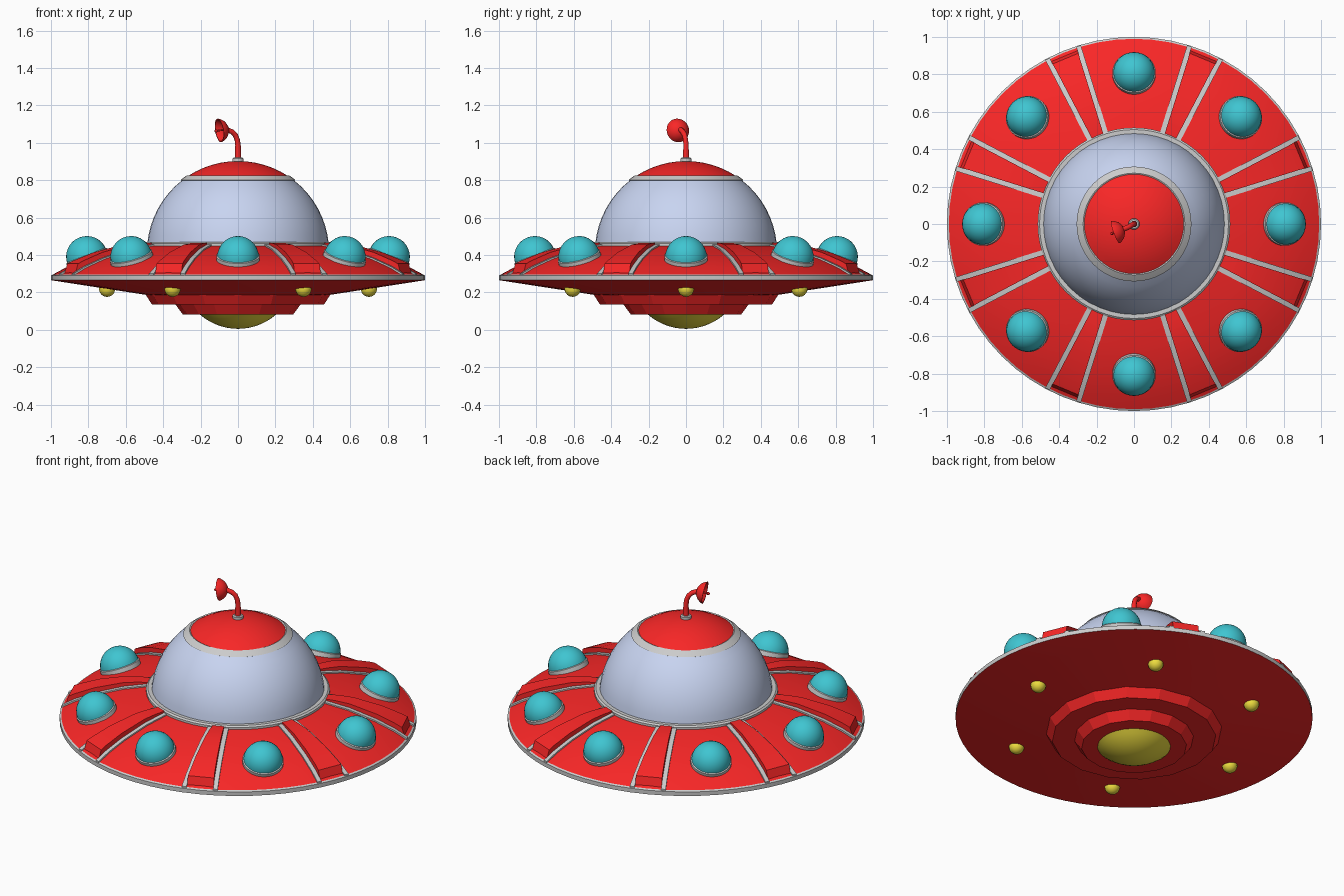
import bpy, bmesh
from math import sin, cos, pi, radians, sqrt
from mathutils import Matrix, Vector

if "Cube" in bpy.data.objects:
    bpy.data.objects.remove(bpy.data.objects["Cube"])


def material(name, rgb):
    m = bpy.data.materials.new(name)
    m.diffuse_color = (*rgb, 1)
    m.use_nodes = True
    m.node_tree.nodes["Principled BSDF"].inputs["Base Color"].default_value = m.diffuse_color
    return m


RED = material("red", (0.95, 0.02, 0.02))
BLUE = material("blue_glass", (0.58, 0.66, 0.88))
TEAL = material("teal_glass", (0.05, 0.56, 0.64))
YELLOW = material("yellow", (0.85, 0.72, 0.05))


def finish(name, bm, mat=None, matrix=Matrix(), smooth=True):
    mesh = bpy.data.meshes.new(name)
    bm.to_mesh(mesh)
    bm.free()
    mesh.transform(matrix)
    ob = bpy.data.objects.new(name, mesh)
    bpy.context.collection.objects.link(ob)
    if mat:
        mesh.materials.append(mat)
    if smooth:
        bpy.ops.object.select_all(action='DESELECT')
        ob.select_set(True)
        bpy.context.view_layer.objects.active = ob
        bpy.ops.object.shade_smooth_by_angle(angle=radians(32))
    return ob


def lathe(name, profile, mat=None, n=64, matrix=Matrix(), smooth=True):
    """Revolve (radius, z) points about z; the profile runs bottom to top outside."""
    bm = bmesh.new()
    rows = []
    for r, z in profile:
        if r < 1e-5:
            rows.append([bm.verts.new((0, 0, z))] * n)
        else:
            rows.append([bm.verts.new((r * cos(2 * pi * j / n), r * sin(2 * pi * j / n), z))
                         for j in range(n)])
    for a, b in zip(rows, rows[1:]):
        for j in range(n):
            k = (j + 1) % n
            bm.faces.new(list(dict.fromkeys((a[j], a[k], b[k], b[j]))))
    return finish(name, bm, mat, matrix, smooth)


def arc(radius, cz, a0, a1, steps):
    """Points on a circle, by elevation angle in degrees."""
    angles = [radians(a0 + (a1 - a0) * i / steps) for i in range(steps + 1)]
    return [(max(0, radius * cos(a)), cz + radius * sin(a)) for a in angles]


def loft(name, stations, mat, matrix):
    """Strip running outwards along x; each station is base r, top r, y0, y1, base z, top z."""
    bm = bmesh.new()
    rows = [[bm.verts.new(p) for p in ((rb, y0, zb), (rt, y0, zt), (rt, y1, zt), (rb, y1, zb))]
            for rb, rt, y0, y1, zb, zt in stations]
    for a, b in zip(rows, rows[1:]):
        for j in range(4):
            k = (j + 1) % 4
            bm.faces.new((a[j], a[k], b[k], b[j]))
    bm.faces.new(rows[0])
    bm.faces.new(rows[-1])
    bmesh.ops.recalc_face_normals(bm, faces=bm.faces)
    return finish(name, bm, mat, matrix)


# Saucer hull
DECK = [(1.0, 0.29), (0.92, 0.333), (0.81, 0.378), (0.65, 0.425), (0.48, 0.455)]
lathe("upper_deck", DECK, RED)
lathe("rim_band", [(0.99, 0.264), (1, 0.265), (1, 0.29), (0.99, 0.296)])
lathe("underside", [(0.4, 0.18), (0.5, 0.188), (1, 0.265)], RED)
lathe("lower_step", [(0.3, 0.135), (0.46, 0.135), (0.495, 0.19)], RED, 16, smooth=False)
lathe("bottom_step", [(0.19, 0.082), (0.295, 0.082), (0.335, 0.136)], RED, 16, smooth=False)
lathe("bottom_lamp", [(0.31 * sin(radians(a)), 0.31 * (1 - cos(radians(a))) + 0.005)
                      for a in range(0, 43, 6)], YELLOW, 32)

# Cockpit dome in three bands
R, CZ = 0.487, 0.415
lathe("dome_collar", [(0.515, 0.44), (0.515, 0.462), (0.505, 0.47), (0.475, 0.47)])
lathe("dome_glass", arc(R, CZ, 5, 52, 8), BLUE, 48)
lathe("dome_band", [(0.295, 0.795)] + arc(R + 0.006, CZ, 51.5, 56.5, 2) + [(0.26, 0.82)], n=48)
lathe("dome_cap", arc(R, CZ, 56, 90, 6), RED, 48)


def deck_z(r):
    for (ra, za), (rb, zb) in zip(DECK, DECK[1:]):
        if rb <= r <= ra:
            return za + (zb - za) * (ra - r) / (ra - rb)
    return DECK[0][1]


# Raised deck panels with grey trim strips, and the round pods between them
LIFT = [(0.49, 0.012), (0.57, 0.024), (0.65, 0.03), (0.73, 0.033),
        (0.81, 0.036), (0.92, 0.038), (0.975, 0.04)]
for i in range(8):
    spin = Matrix.Rotation(radians(22.5 + 45 * i), 4, 'Z')
    panel, trims = [], {-1: [], 1: []}
    for r, h in LIFT:
        z, half = deck_z(r), r * sin(radians(5.2)) - 0.013
        top_r = r - 0.018 if r > 0.95 else r
        panel.append((r, top_r, -half, half, z - 0.01, deck_z(top_r) + h))
        tr = 0.992 if r > 0.95 else r
        tz, th = deck_z(tr), tr * sin(radians(5.2)) - 0.013
        for s in trims:
            trims[s].append((tr, tr, s * th, s * (th + 0.026), tz - 0.01, tz + 0.007))
    loft(f"deck_panel_{i}", panel, RED, spin)
    for s, st in trims.items():
        loft(f"trim_strip_{i}_{'a' if s < 0 else 'b'}", st, None, spin)

    seat = (Matrix.Rotation(radians(45 * i), 4, 'Z') @ Matrix.Translation((0.808, 0, 0.39))
            @ Matrix.Rotation(radians(21), 4, 'Y'))
    lathe(f"pod_collar_{i}", [(0.116, -0.035), (0.116, 0.006), (0.106, 0.012)], None, 32, seat)
    lathe(f"pod_glass_{i}", arc(0.111, 0, 0, 90, 8), TEAL, 32, seat)

# Six small lamps under the hull
for i in range(6):
    a = radians(60 * i)
    lathe(f"under_lamp_{i}", arc(0.043, 0, -90, 20, 8), YELLOW, 20,
          Matrix.Translation((0.7 * cos(a), 0.7 * sin(a), 0.219)))

# Antenna: socket, bent stem, dish and feed
lathe("antenna_socket", [(0.03, 0.89), (0.03, 0.915), (0.024, 0.92), (0, 0.92)], n=24)
curve = bpy.data.curves.new("antenna_stem", 'CURVE')
curve.dimensions = '3D'
curve.bevel_depth = 0.014
curve.bevel_resolution = 3
curve.use_fill_caps = True
path = [(0, 0, 0.91), (0, 0, 0.985), (-0.004, -0.002, 1.015), (-0.014, -0.007, 1.04),
        (-0.031, -0.017, 1.058), (-0.06, -0.029, 1.07)]
spline = curve.splines.new('POLY')
spline.points.add(len(path) - 1)
for p, co, w in zip(spline.points, path, (1.25, 1.05, 1, 1, 1, 1)):
    p.co = (*co, 1)
    p.radius = w
spline.use_smooth = True
curve.materials.append(RED)
bpy.context.collection.objects.link(bpy.data.objects.new("antenna_stem", curve))

aim = Vector((-0.92, -0.35, -0.15)).normalized()
dish = (Matrix.Translation((-0.098, -0.043, 1.066))
        @ aim.to_track_quat('Z', 'Y').to_matrix().to_4x4())
lathe("antenna_dish", [(0, -0.048), (0.025, -0.044), (0.046, -0.03), (0.06, -0.01), (0.064, 0.002),
                       (0.058, 0.002), (0.042, -0.02), (0.022, -0.032), (0, -0.036)],
      RED, 24, dish)
lathe("antenna_feed", [(0.005, -0.04), (0.005, 0.012), (0.009, 0.018), (0.006, 0.028), (0, 0.03)],
      RED, 12, dish)
